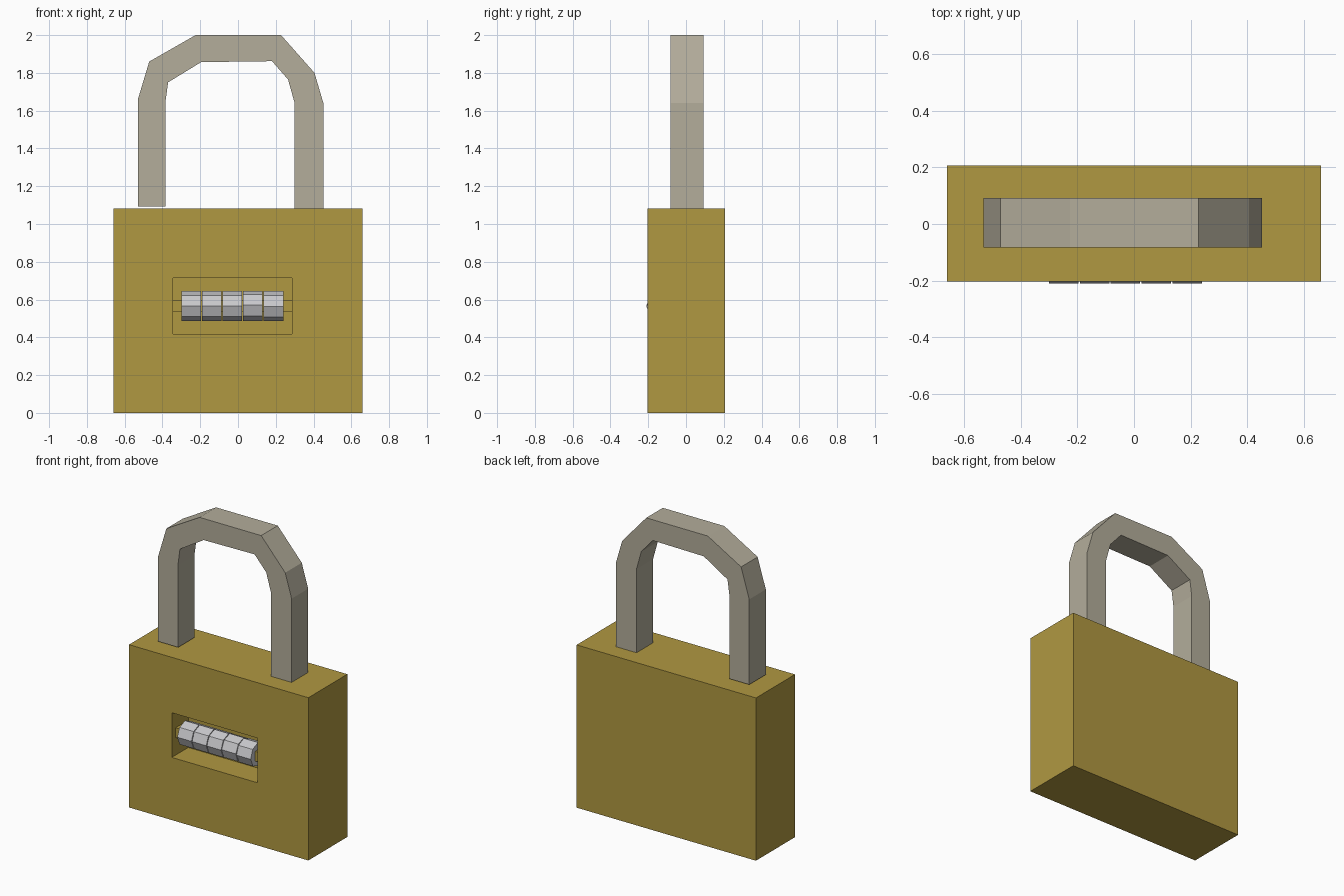
import bpy, bmesh, math

if "Cube" in bpy.data.objects:
    bpy.data.objects.remove(bpy.data.objects["Cube"])


def material(name, rgb):
    m = bpy.data.materials.new(name)
    m.diffuse_color = (*rgb, 1)
    m.use_nodes = True
    m.node_tree.nodes["Principled BSDF"].inputs["Base Color"].default_value = m.diffuse_color
    return m


BRASS = material("brass", (0.434, 0.314, 0.053))
STEEL = material("warm_steel", (0.451, 0.418, 0.328))
SILVER = material("silver", (0.58, 0.58, 0.60))


def finish(name, bm, mat):
    bmesh.ops.recalc_face_normals(bm, faces=bm.faces)
    me = bpy.data.meshes.new(name)
    bm.to_mesh(me)
    bm.free()
    me.materials.append(mat)
    ob = bpy.data.objects.new(name, me)
    bpy.context.collection.objects.link(ob)
    return ob


def rect(bm, x0, x1, z0, z1, y):
    return [bm.verts.new((x, y, z)) for x, z in ((x0, z0), (x1, z0), (x1, z1), (x0, z1))]


def join(bm, a, b):
    n = len(a)
    for i in range(n):
        bm.faces.new((a[i], a[(i + 1) % n], b[(i + 1) % n], b[i]))


# lock body with a rectangular dial pocket in the front
bm = bmesh.new()
back = rect(bm, -0.66, 0.66, 0, 1.083, 0.207)
front = rect(bm, -0.66, 0.66, 0, 1.083, -0.203)
rim = rect(bm, -0.345, 0.287, 0.417, 0.714, -0.203)
floor = rect(bm, -0.345, 0.287, 0.417, 0.714, -0.03)
bm.faces.new(back)
for a, b in ((back, front), (front, rim), (rim, floor)):
    join(bm, a, b)
bm.faces.new(floor)
finish("lock_body", bm, BRASS)

# faceted shackle: outline extruded through the depth
outline = [(-0.53, 1.093), (-0.53, 1.66), (-0.47, 1.86), (-0.225, 2), (0.228, 2),
           (0.405, 1.80), (0.452, 1.64), (0.452, 1.08), (0.30, 1.08), (0.30, 1.64),
           (0.265, 1.765), (0.18, 1.862), (-0.195, 1.857), (-0.37, 1.75),
           (-0.385, 1.64), (-0.383, 1.093)]
bm = bmesh.new()
near, far = ([bm.verts.new((x, y, z)) for x, z in outline] for y in (-0.082, 0.092))
join(bm, near, far)
bm.faces.new(near)
bm.faces.new(far)
finish("shackle", bm, STEEL)


def prism(name, x0, x1, r, sides, turn, mat):
    """Bar along x, one corner facing the front plus a turn."""
    bm = bmesh.new()
    ends = []
    for x in (x0, x1):
        ends.append([bm.verts.new((x, -0.13 - r * math.cos(a), 0.566 + r * math.sin(a)))
                     for a in (turn + 2 * math.pi * i / sides for i in range(sides))])
    join(bm, *ends)
    bm.faces.new(ends[0])
    bm.faces.new(ends[1])
    return finish(name, bm, mat)


# number dials and the axle that carries them
for i in range(5):
    x = -0.30 + 0.109 * i
    prism(f"dial_{i + 1}", x, x + 0.104, 0.08, 8, math.radians((0, 0, 0, 3, -2)[i]), SILVER)
prism("dial_axle", -0.345, 0.287, 0.046, 4, math.pi / 4, BRASS)
